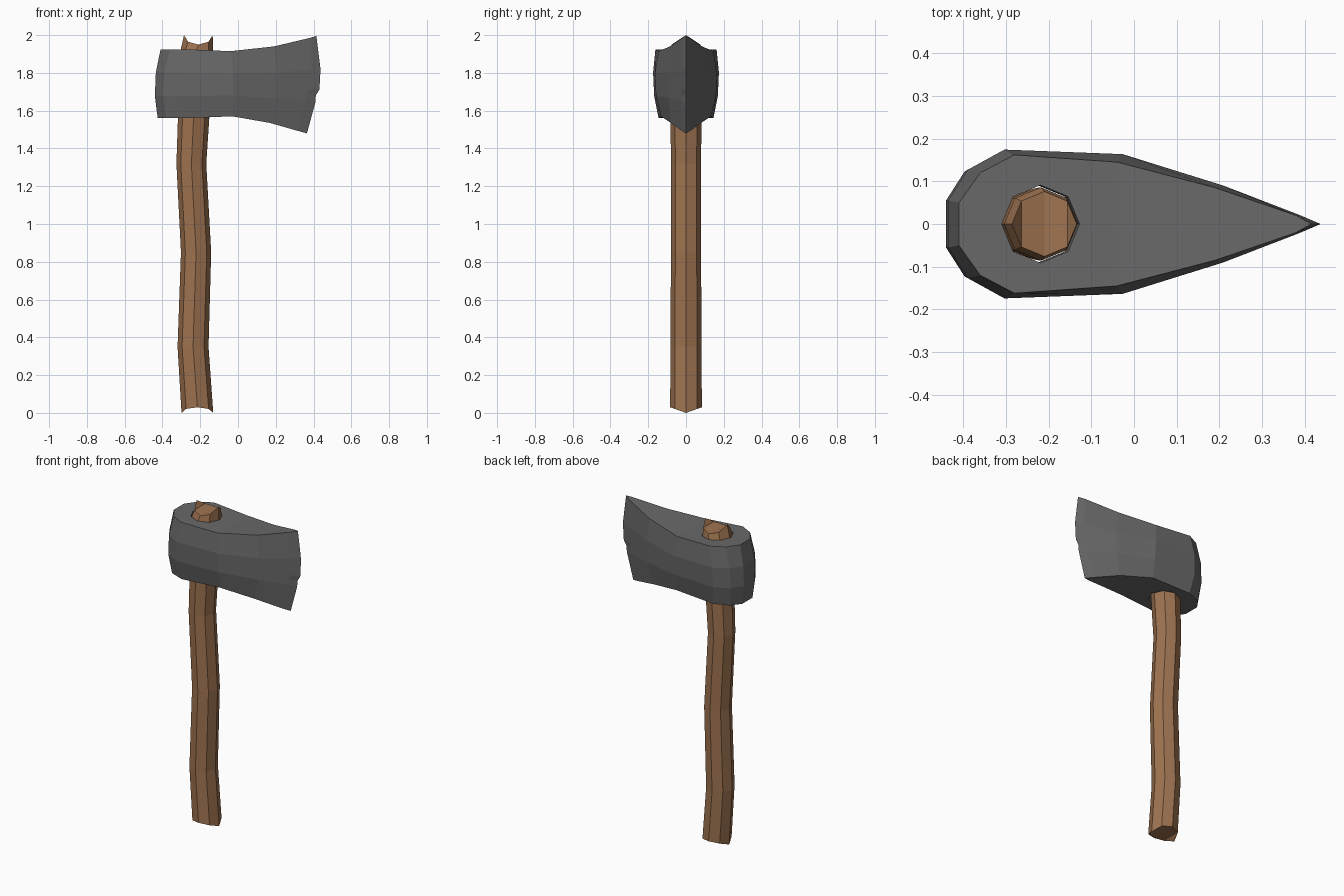
import bpy, bmesh, math

if "Cube" in bpy.data.objects:
    bpy.data.objects.remove(bpy.data.objects["Cube"])


def material(name, color):
    mat = bpy.data.materials.new(name)
    mat.diffuse_color = (*color, 1)
    mat.use_nodes = True
    mat.node_tree.nodes["Principled BSDF"].inputs["Base Color"].default_value = mat.diffuse_color
    return mat


def make_object(name, bm, mat=None):
    bmesh.ops.recalc_face_normals(bm, faces=bm.faces[:])
    mesh = bpy.data.meshes.new(name)
    bm.to_mesh(mesh)
    bm.free()
    ob = bpy.data.objects.new(name, mesh)
    bpy.context.collection.objects.link(ob)
    if mat:
        mesh.materials.append(mat)
    return ob


def bridge(bm, rings):
    for a, b in zip(rings, rings[1:]):
        n = len(a)
        for i in range(n):
            j = (i + 1) % n
            bm.faces.new((a[i], a[j], b[j], b[i]))


def cap(bm, ring):
    # strips running across the mirrored outline
    n = len(ring)
    for i in range(n // 2):
        quad = [ring[i], ring[(i + 1) % n], ring[(n - i - 1) % n], ring[(n - i) % n]]
        quad = list(dict.fromkeys(quad))
        if len(quad) >= 3:
            bm.faces.new(quad)


def octagon(bm, cx, r, z, rise=0.0):
    # rise lifts or lowers the sides to form a ridge along x
    ring = []
    for i in range(8):
        a = i * math.pi / 4
        ring.append(bm.verts.new((cx + r * math.cos(a), r * math.sin(a),
                                  z + rise * abs(math.sin(a)))))
    return ring


wood = material("wood", (0.34, 0.17, 0.08))
steel = material("dark_steel", (0.14, 0.14, 0.14))

# Handle: gently waving octagonal shaft with ridged ends
bm = bmesh.new()
rings = [octagon(bm, *s) for s in [
    (-0.215, 0.084, 0.0, 0.03), (-0.238, 0.082, 0.35), (-0.222, 0.08, 0.85),
    (-0.247, 0.079, 1.32), (-0.235, 0.083, 1.56), (-0.218, 0.086, 1.92),
    (-0.21, 0.076, 2.0, -0.05)]]
bridge(bm, rings)
cap(bm, rings[0])
cap(bm, rings[-1])
make_object("handle", bm, wood)

# Head columns from poll to bevel: bottom xyz, top xyz, bulge xy
columns = [
    ((-.425, .05, 1.56), (-.41, .05, 1.925), (-.02, .005)),
    ((-.38, .11, 1.56), (-.36, .12, 1.925), (-.023, .01)),
    ((-.29, .145, 1.56), (-.28, .162, 1.925), (-.02, .018)),
    ((-.03, .132, 1.57), (-.04, .145, 1.915), (.01, .023)),
    ((.17, .08, 1.535), (.19, .085, 1.94), (.025, .007)),
    ((.31, .025, 1.495), (.38, .02, 1.985), (.03, .0)),
]
# Cutting edge: height fraction and x, with a small chip
edge = [(0, .365), (.32, .41), (.39, .412), (.45, .431), (.66, .437), (1, .415)]

bm = bmesh.new()
rings = []
for t, ex in edge:
    k = 0 if t in (0, 1) else 1
    half = []
    for b, c, d in columns:
        p = [u + (v - u) * t for u, v in zip(b, c)]
        half.append((p[0] + k * d[0], p[1] + k * d[1], p[2]))
    tip = (ex, 0, 1.48 + 0.515 * t)
    poll = (half[0][0], 0, half[0][2])
    outline = [poll] + half + [tip] + [(x, -y, z) for x, y, z in reversed(half)]
    rings.append([bm.verts.new(p) for p in outline])
bridge(bm, rings)
cap(bm, rings[0])
cap(bm, rings[-1])
head = make_object("axe_head", bm, steel)

# Eye of the head: slightly larger octagonal hole for the handle
bm = bmesh.new()
rings = [octagon(bm, -0.23, 0.091, 1.4), octagon(bm, -0.216, 0.091, 2.05)]
bridge(bm, rings)
cap(bm, rings[0])
cap(bm, rings[-1])
cutter = make_object("eye_cutter", bm, steel)
cutter.hide_render = True
mod = head.modifiers.new("eye", 'BOOLEAN')
mod.operation = 'DIFFERENCE'
mod.solver = 'EXACT'
mod.object = cutter
bpy.context.view_layer.objects.active = head
bpy.ops.object.modifier_apply(modifier=mod.name)
bpy.data.objects.remove(cutter)
